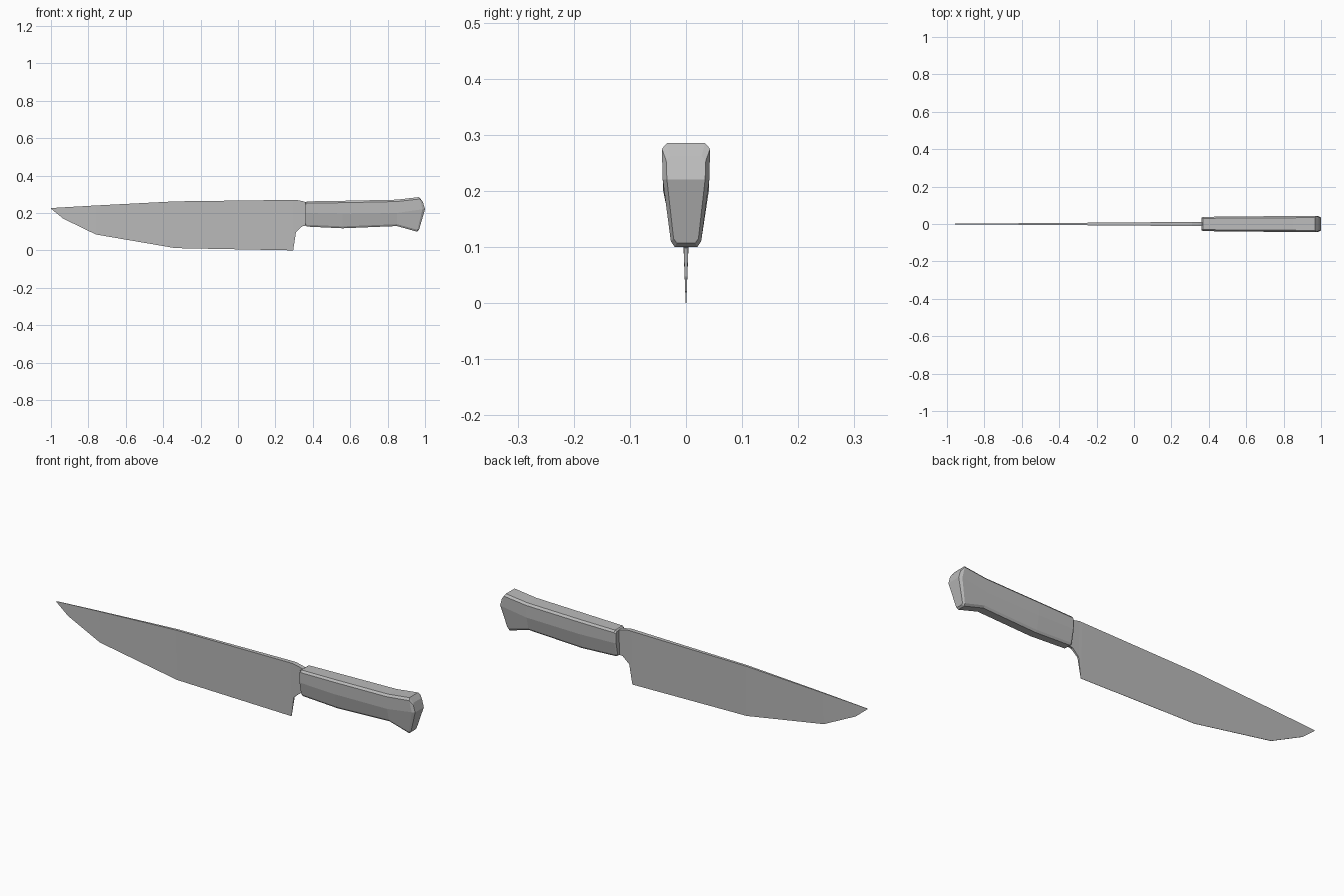
import bpy
import bmesh

cube = bpy.data.objects.get("Cube")
if cube:
    bpy.data.objects.remove(cube, do_unlink=True)

steel = bpy.data.materials.new("grey steel")
steel.use_nodes = True
GREY = (0.5, 0.5, 0.5, 1)
steel.diffuse_color = GREY
steel.node_tree.nodes["Principled BSDF"].inputs["Base Color"].default_value = GREY


def loft(name, rings, cap_split=None):
    """Bridge equal rings of points and close both ends."""
    bm = bmesh.new()
    loops = [[bm.verts.new(p) for p in ring] for ring in rings]
    n = len(loops[0])
    for a, b in zip(loops, loops[1:]):
        for i in range(n):
            j = (i + 1) % n
            bm.faces.new((a[i], a[j], b[j], b[i]))
    bm.faces.new(loops[0])
    end = loops[-1]
    if cap_split:
        # the butt folds along a line between its two side points
        k = cap_split
        m = n - 1 - k
        bm.faces.new(end[:k + 1] + end[m:])
        bm.faces.new(end[k:m + 1])
    else:
        bm.faces.new(end)
    bmesh.ops.recalc_face_normals(bm, faces=bm.faces)
    mesh = bpy.data.meshes.new(name)
    bm.to_mesh(mesh)
    bm.free()
    mesh.materials.append(steel)
    obj = bpy.data.objects.new(name, mesh)
    bpy.context.collection.objects.link(obj)
    return obj


# Blade: x, spine height, edge height, spine half thickness
blade_stations = [
    (-1.0, 0.226, 0.223, 0.001),
    (-0.935, 0.23, 0.17, 0.0015),
    (-0.76, 0.24, 0.085, 0.003),
    (-0.335, 0.262, 0.012, 0.006),
    (0.295, 0.27, 0.0, 0.011),
    (0.31, 0.27, 0.098, 0.011),
    (0.345, 0.263, 0.13, 0.011),
    (0.39, 0.25, 0.135, 0.011),
]


def blade_ring(x, top, bottom, half):
    # the wedge thins towards the cutting edge
    low = max(0.0006, half * bottom / top)
    return [(x, -half, top), (x, half, top), (x, low, bottom), (x, -low, bottom)]


loft("blade", [blade_ring(*s) for s in blade_stations])


def handle_ring(x_top, x_mid, x_low, top, mid, low, s=1.0, chamfer=0.01):
    half = [
        (x_top, 0.034 * s, top),
        (x_top + (x_mid - x_top) * 0.3, 0.043 * s, top - chamfer),
        (x_mid, 0.0415 * s, mid),
        (x_low + (x_mid - x_low) * 0.1, 0.027 * s, low + chamfer),
        (x_low, 0.02 * s, low),
    ]
    return half + [(x, -y, z) for x, y, z in reversed(half)]


# Handle: rings from the bolster bevel to the slanted butt
loft("handle", [
    handle_ring(0.362, 0.362, 0.362, 0.256, 0.20, 0.133, 0.80),
    handle_ring(0.37, 0.37, 0.37, 0.262, 0.20, 0.127, 0.88),
    handle_ring(0.56, 0.56, 0.56, 0.265, 0.195, 0.118, 0.95),
    handle_ring(0.85, 0.85, 0.85, 0.271, 0.20, 0.13, 0.98),
    handle_ring(0.968, 0.986, 0.957, 0.285, 0.22, 0.10, 1.0),
    handle_ring(0.986, 1.0, 0.966, 0.262, 0.22, 0.107, 0.82, 0.008),
], cap_split=2)
